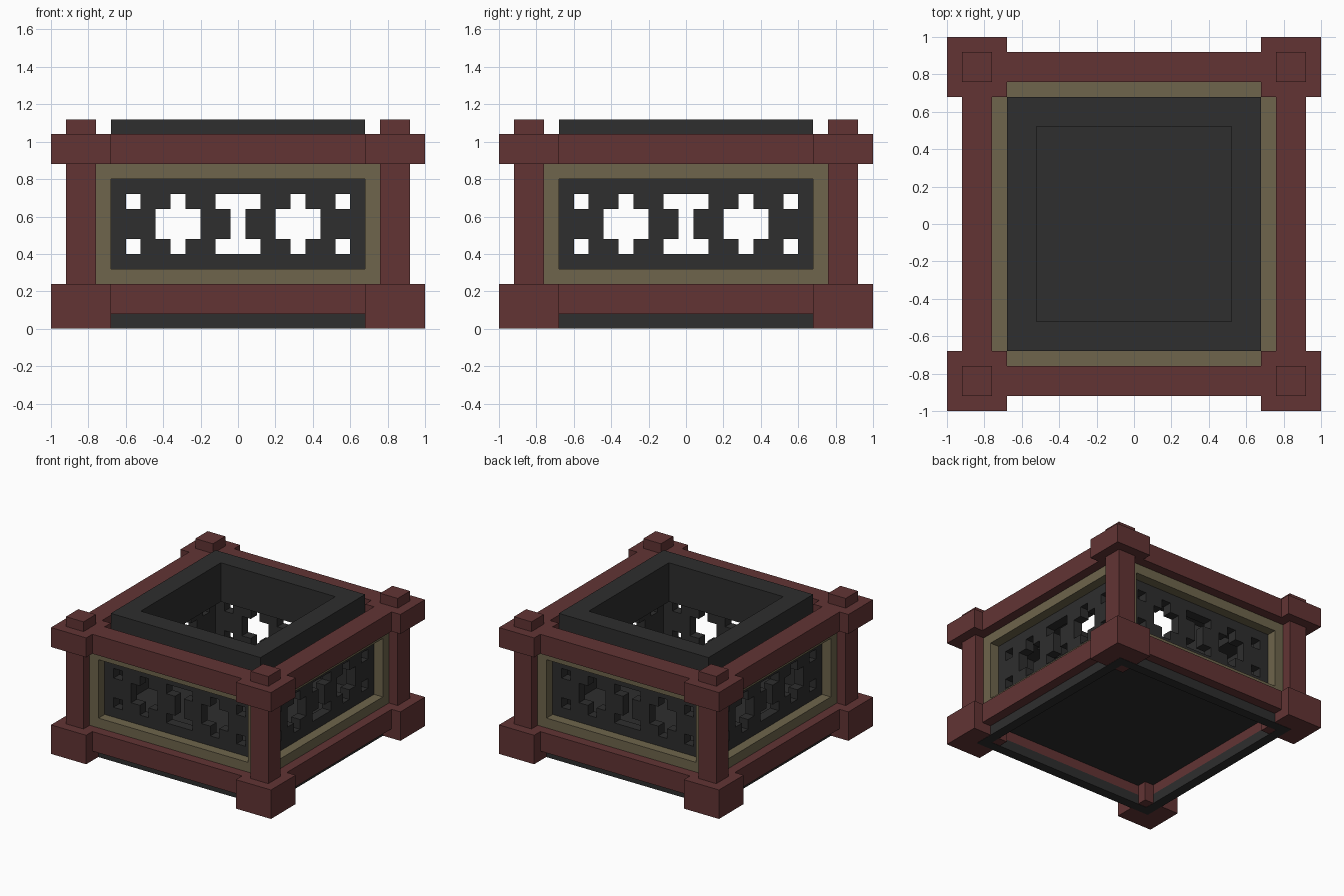
import bpy, bmesh, math
from mathutils import Matrix, Vector

if "Cube" in bpy.data.objects:
    bpy.data.objects.remove(bpy.data.objects["Cube"])


def material(name, rgb):
    mat = bpy.data.materials.new(name)
    mat.diffuse_color = [((c / 255 + 0.055) / 1.055) ** 2.4 for c in rgb] + [1]
    mat.use_nodes = True
    mat.node_tree.nodes["Principled BSDF"].inputs["Base Color"].default_value = mat.diffuse_color
    return mat


RED = material("dark_red_wood", (98, 52, 52))
TAN = material("olive_tan_trim", (110, 101, 76))
DARK = material("charcoal", (46, 46, 46))


def add_box(bm, lo, hi):
    lo, hi = Vector(lo), Vector(hi)
    size = hi - lo
    bmesh.ops.create_cube(bm, size=1, matrix=Matrix.Translation((lo + hi) / 2)
                          @ Matrix.Diagonal((*size, 1)))


def finish(name, bm, mat, turn=0):
    bm.transform(Matrix.Rotation(turn, 4, 'Z'))
    bmesh.ops.recalc_face_normals(bm, faces=bm.faces)
    mesh = bpy.data.meshes.new(name)
    bm.to_mesh(mesh)
    bm.free()
    mesh.materials.append(mat)
    ob = bpy.data.objects.new(name, mesh)
    bpy.context.collection.objects.link(ob)


def box(name, mat, lo, hi, turn=0):
    bm = bmesh.new()
    add_box(bm, lo, hi)
    finish(name, bm, mat, turn)


def square_ring(name, mat, inner, outer, z0, z1):
    """Square ring with a clean mitred cross-section."""
    bm = bmesh.new()
    loops = []
    for r, z in ((inner, z0), (outer, z0), (outer, z1), (inner, z1)):
        loops.append([bm.verts.new((r * sx, r * sy, z))
                      for sx, sy in ((-1, -1), (1, -1), (1, 1), (-1, 1))])
    for i in range(4):
        a, b = loops[i], loops[(i + 1) % 4]
        for k in range(4):
            bm.faces.new((a[k], a[(k + 1) % 4], b[(k + 1) % 4], b[k]))
    finish(name, bm, mat)


# Fretwork pattern, top row first; '#' is a hole
FRET = [".................",
        ".#..#..###..#..#.",
        "...###..#..###...",
        "...###..#..###...",
        ".#..#..###..#..#.",
        "................."]
CELL = 0.08


def fret_panel(name, turn):
    bm = bmesh.new()
    for r, row in enumerate(FRET):
        for c, ch in enumerate(row):
            if ch == ".":
                x, z = -0.68 + c * CELL, 0.80 - (r + 1) * CELL
                bm.faces.new([bm.verts.new((x + dx * CELL, -0.76, z + dz * CELL))
                              for dx, dz in ((0, 0), (1, 0), (1, 1), (0, 1))])
    bmesh.ops.remove_doubles(bm, verts=bm.verts, dist=0.001)
    # give the sheet its thickness
    geo = bmesh.ops.extrude_face_region(bm, geom=bm.faces[:], use_keep_orig=True)
    moved = [v for v in geo["geom"] if isinstance(v, bmesh.types.BMVert)]
    bmesh.ops.translate(bm, verts=moved, vec=(0, 0.08, 0))
    finish(name, bm, DARK, turn)


for i, side in enumerate(("front", "right", "back", "left")):
    t = i * math.pi / 2
    # Horizontal beams between the corners
    box(side + "_lower_beam", RED, (-0.68, -0.92, 0.08), (0.68, -0.76, 0.24), t)
    box(side + "_upper_beam", RED, (-0.68, -0.92, 0.88), (0.68, -0.76, 1.04), t)
    # Trim frame around the fretwork
    bm = bmesh.new()
    add_box(bm, (-0.76, -0.84, 0.24), (0.76, -0.68, 0.32))
    add_box(bm, (-0.76, -0.84, 0.80), (0.76, -0.68, 0.88))
    for s in (-1, 1):
        xs = sorted((s * 0.68, s * 0.76))
        add_box(bm, (xs[0], -0.84, 0.32), (xs[1], -0.68, 0.80))
    finish(side + "_trim_frame", bm, TAN, t)
    fret_panel(side + "_fret_panel", t)
    # Corner foot, post, cap and finial
    box(side + "_corner_foot", RED, (0.68, -1, 0.002), (1, -0.68, 0.24), t)
    box(side + "_corner_post", RED, (0.76, -0.92, 0.24), (0.92, -0.76, 0.88), t)
    box(side + "_corner_cap", RED, (0.68, -1, 0.88), (1, -0.68, 1.04), t)
    box(side + "_corner_finial", RED, (0.76, -0.92, 1.04), (0.92, -0.76, 1.12), t)

# Open top rim, base ring and floor
square_ring("top_rim", DARK, 0.52, 0.68, 0.80, 1.12)
square_ring("base_ring", DARK, 0.76, 0.84, 0.0, 0.08)
box("floor_plate", DARK, (-0.76, -0.76, 0.16), (0.76, 0.76, 0.24))
box("inner_floor", DARK, (-0.68, -0.68, 0.24), (0.68, 0.68, 0.32))
